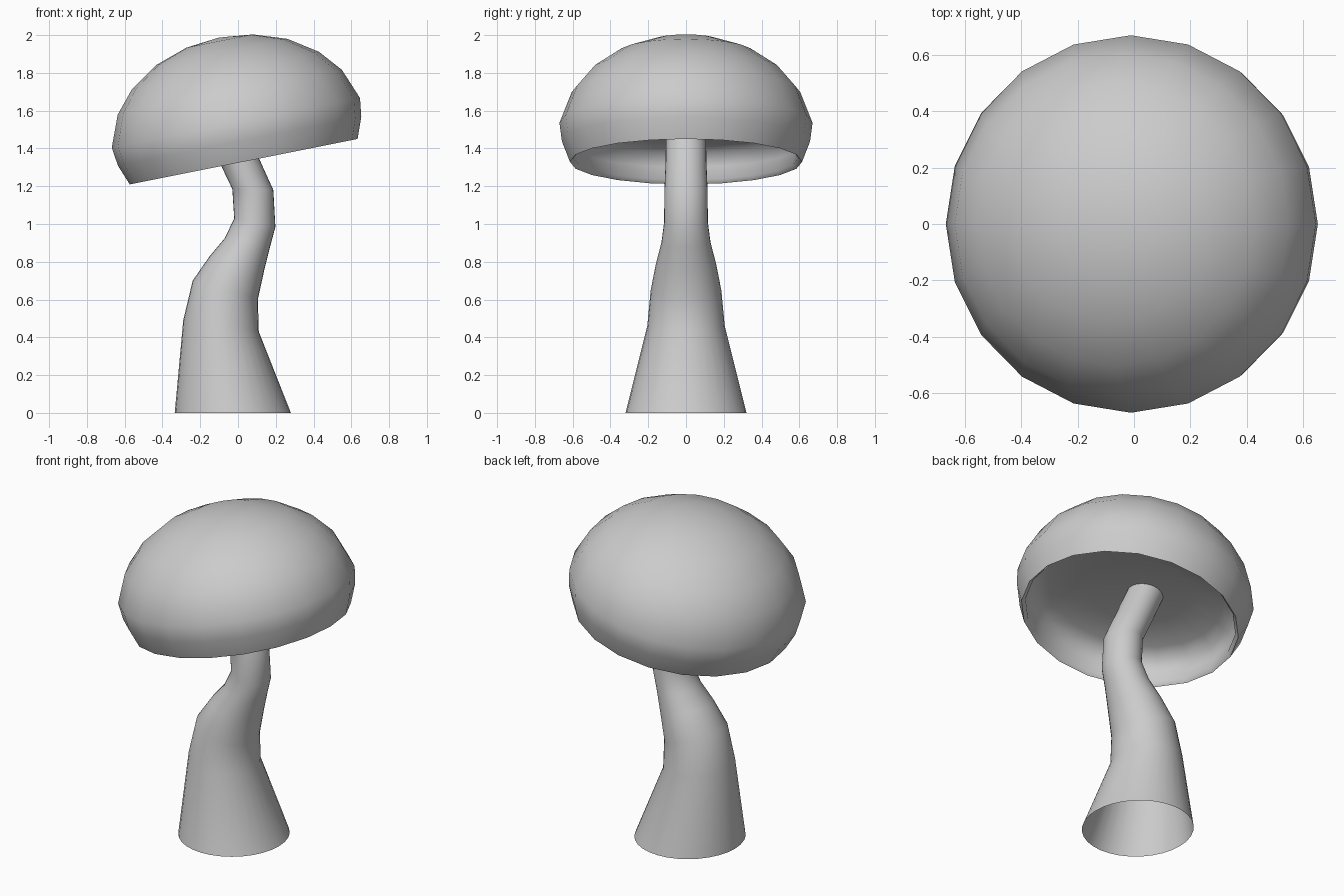
import bpy, bmesh, math
from mathutils import Matrix

if "Cube" in bpy.data.objects:
    bpy.data.objects.remove(bpy.data.objects["Cube"])


def loft(name, rings, segs, matrix=Matrix(), angle=80):
    """Skin a list of rings; each ring is a function of angle or a single pole point."""
    bm = bmesh.new()
    loops = []
    for ring in rings:
        if callable(ring):
            loops.append([bm.verts.new(ring(2 * math.pi * i / segs)) for i in range(segs)])
        else:
            loops.append([bm.verts.new(ring)] * segs)
    for a, b in zip(loops, loops[1:]):
        for i in range(segs):
            j = (i + 1) % segs
            bm.faces.new(list(dict.fromkeys((a[i], a[j], b[j], b[i]))))
    bmesh.ops.transform(bm, matrix=matrix, verts=bm.verts)
    bmesh.ops.recalc_face_normals(bm, faces=bm.faces)
    mesh = bpy.data.meshes.new(name)
    bm.to_mesh(mesh)
    bm.free()
    obj = bpy.data.objects.new(name, mesh)
    bpy.context.collection.objects.link(obj)
    bpy.context.view_layer.objects.active = obj
    obj.select_set(True)
    bpy.ops.object.shade_smooth_by_angle(angle=math.radians(angle))
    obj.select_set(False)
    return obj


def stem_ring(xl, zl, xr, zr, ry):
    """Tilted ellipse through a left and a right outline point."""
    cx, cz, dx, dz = (xl + xr) / 2, (zl + zr) / 2, (xr - xl) / 2, (zr - zl) / 2
    return lambda t: (cx + dx * math.cos(t), ry * math.sin(t), cz + dz * math.cos(t))


def round_ring(r, z):
    if r == 0:
        return (0, 0, z)
    return lambda t: (r * math.cos(t), r * math.sin(t), z)


# Crooked stem, open at the foot
stem_outline = [
    (-0.335, 0.0, 0.28, 0.0, 0.32),
    (-0.29, 0.49, 0.11, 0.43, 0.205),
    (-0.24, 0.70, 0.105, 0.60, 0.187),
    (-0.15, 0.83, 0.14, 0.76, 0.158),
    (-0.07, 0.925, 0.17, 0.88, 0.13),
    (-0.02, 1.03, 0.198, 0.985, 0.116),
    (-0.03, 1.185, 0.187, 1.18, 0.114),
    (-0.09, 1.31, 0.11, 1.35, 0.108),
    (-0.19, 1.53, 0.01, 1.57, 0.105),
]
loft("stem", [stem_ring(*p) for p in stem_outline], 32)

# Tilted cap: hollow underside, rolled rim, dome
cap_profile = [
    (0, 0.215), (0.3, 0.21), (0.5, 0.195), (0.575, 0.16), (0.605, 0.09), (0.595, 0.02),
    (0.615, 0.0), (0.657, 0.11), (0.67, 0.21), (0.605, 0.375), (0.505, 0.492),
    (0.355, 0.592), (0.18, 0.651), (0, 0.67),
]
tilt = Matrix.Translation((0.03, 0, 1.33)) @ Matrix.Rotation(math.radians(-11.3), 4, 'Y')
loft("cap", [round_ring(*p) for p in cap_profile], 20, tilt)
